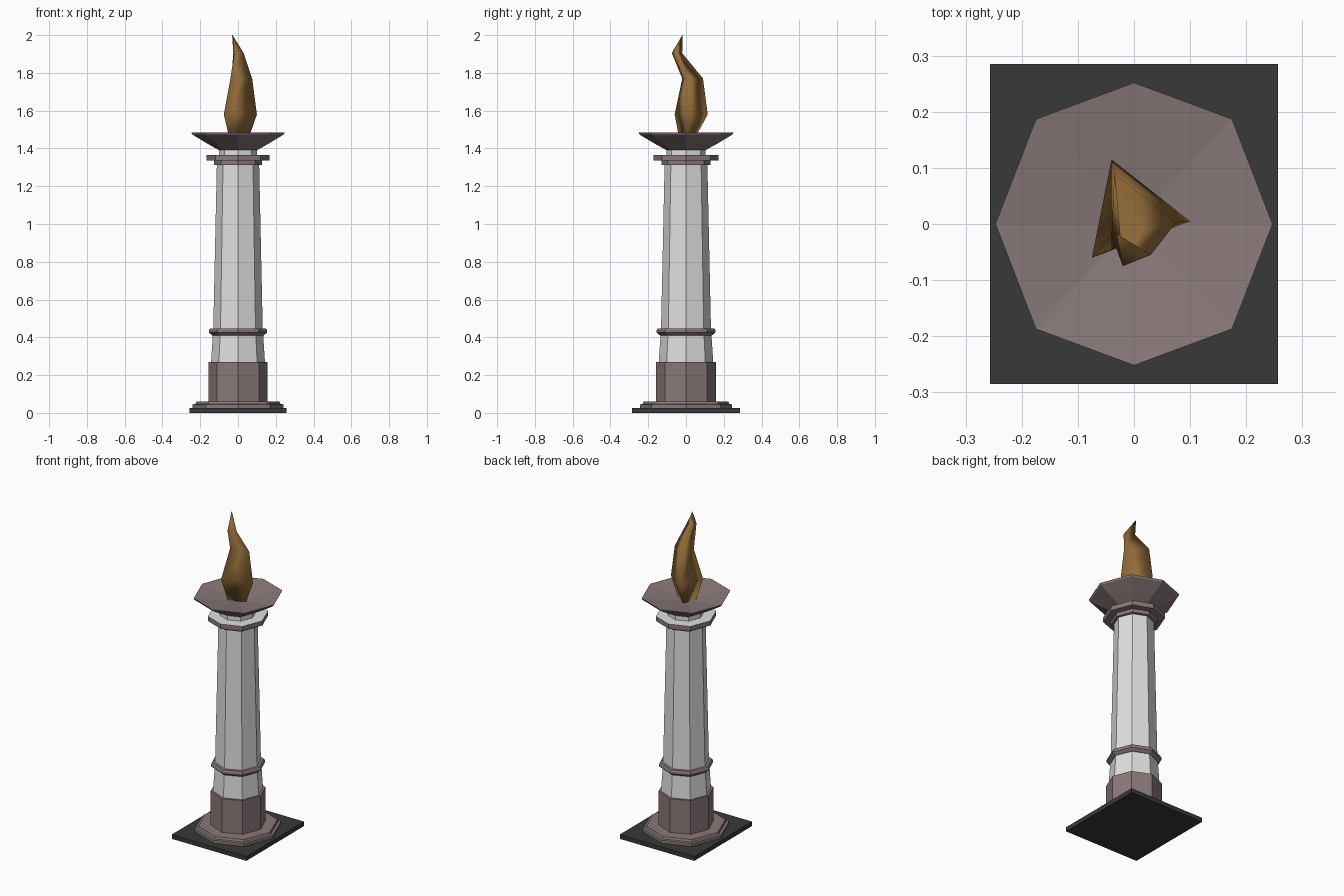
import bpy
import bmesh
from math import pi, cos, sin

cube = bpy.data.objects.get("Cube")
if cube:
    bpy.data.objects.remove(cube, do_unlink=True)


def material(name, r, g, b):
    mat = bpy.data.materials.new(name)
    mat.use_nodes = True
    colour = (r, g, b, 1)
    mat.diffuse_color = colour
    shader = next(n for n in mat.node_tree.nodes if n.type == 'BSDF_PRINCIPLED')
    shader.inputs["Base Color"].default_value = colour
    shader.inputs["Roughness"].default_value = 0.8
    return mat


WHITE = material("pale stone", 0.74, 0.74, 0.74)
MAUVE = material("mauve stone", 0.25, 0.19, 0.19)
DARK = material("dark slab", 0.04, 0.04, 0.04)
FLAME = material("amber flame", 0.30, 0.155, 0.042)


def loft(name, rings, mats, top_mat_index=0, smooth=False):
    """Skin a stack of point rings, capping both ends."""
    bm = bmesh.new()
    loops = [[bm.verts.new(p) for p in ring] for ring in rings]
    n = len(loops[0])
    for a, b in zip(loops, loops[1:]):
        for i in range(n):
            j = (i + 1) % n
            bm.faces.new((a[i], a[j], b[j], b[i]))
    bm.faces.new(loops[0][::-1])
    bm.faces.new(loops[-1])
    bmesh.ops.remove_doubles(bm, verts=bm.verts, dist=0.0001)
    bmesh.ops.recalc_face_normals(bm, faces=bm.faces)
    for f in bm.faces:
        f.smooth = smooth
        if f.normal.z > 0.9:
            f.material_index = top_mat_index
    mesh = bpy.data.meshes.new(name)
    bm.to_mesh(mesh)
    bm.free()
    for m in mats:
        mesh.materials.append(m)
    obj = bpy.data.objects.new(name, mesh)
    bpy.context.scene.collection.objects.link(obj)
    return obj


def octagon(r, z, sy=1.02):
    """Eight-sided ring with corners on the axes, a little deeper than wide."""
    pts = []
    for i in range(8):
        a = i * pi / 4
        depth = sy * (1.05 if i % 2 and sy > 1.01 else 1)
        pts.append((r * cos(a), r * depth * sin(a), z))
    return pts


def turned(name, profile, mats, sy=1.02, top=0):
    return loft(name, [octagon(r, z, sy) for r, z in profile], mats, top)


# Square ground slab
slab = [[(x, y, z) for x, y in ((-.257, -.285), (.257, -.285), (.257, .285), (-.257, .285))]
        for z in (0, .027)]
loft("ground_slab", slab, [DARK])

# Stepped foot and plinth
turned("foot", [(.24, .027), (.24, .045), (.225, .047), (.22, .06)], [MAUVE])
turned("plinth", [(.156, .055), (.156, .27)], [MAUVE], 1.01)

# Tapering column
turned("lower_shaft", [(.143, .265), (.133, .42)], [WHITE], 1.01)
turned("shaft_band", [(.136, .41), (.154, .425), (.154, .438), (.148, .447)], [MAUVE], 1.01)
turned("upper_shaft", [(.131, .44), (.112, 1.32)], [WHITE], 1.01)

# Capital with pale top, and neck
turned("capital_moulding", [(.127, 1.312), (.127, 1.337)], [MAUVE])
turned("capital_slab", [(.168, 1.335), (.168, 1.364)], [MAUVE, WHITE], top=1)
turned("neck", [(.1, 1.36), (.1, 1.4)], [WHITE])

# Fire bowl, with flat rim and shallow dished inside
turned("fire_bowl", [(.105, 1.393), (.165, 1.427), (.242, 1.474), (.247, 1.484),
                     (.222, 1.48), (.004, 1.445)], [MAUVE])

# Twisting three-sided flame
flame_rings = [
    (1.45, (-.045, -.036), (.055, 0), (-.015, .045)),
    (1.58, (-.075, -.06), (.1, .005), (-.04, .115)),
    (1.77, (-.04, -.02), (.075, .003), (-.035, .09)),
    (1.905, (-.02, -.075), (.03, -.055), (-.025, -.02)),
    (2.0, (-.031, -.02), (-.029, -.02), (-.03, -.018)),
]
loft("flame", [[(x, y, z) for x, y in pts] for z, *pts in flame_rings], [FLAME], smooth=True)
